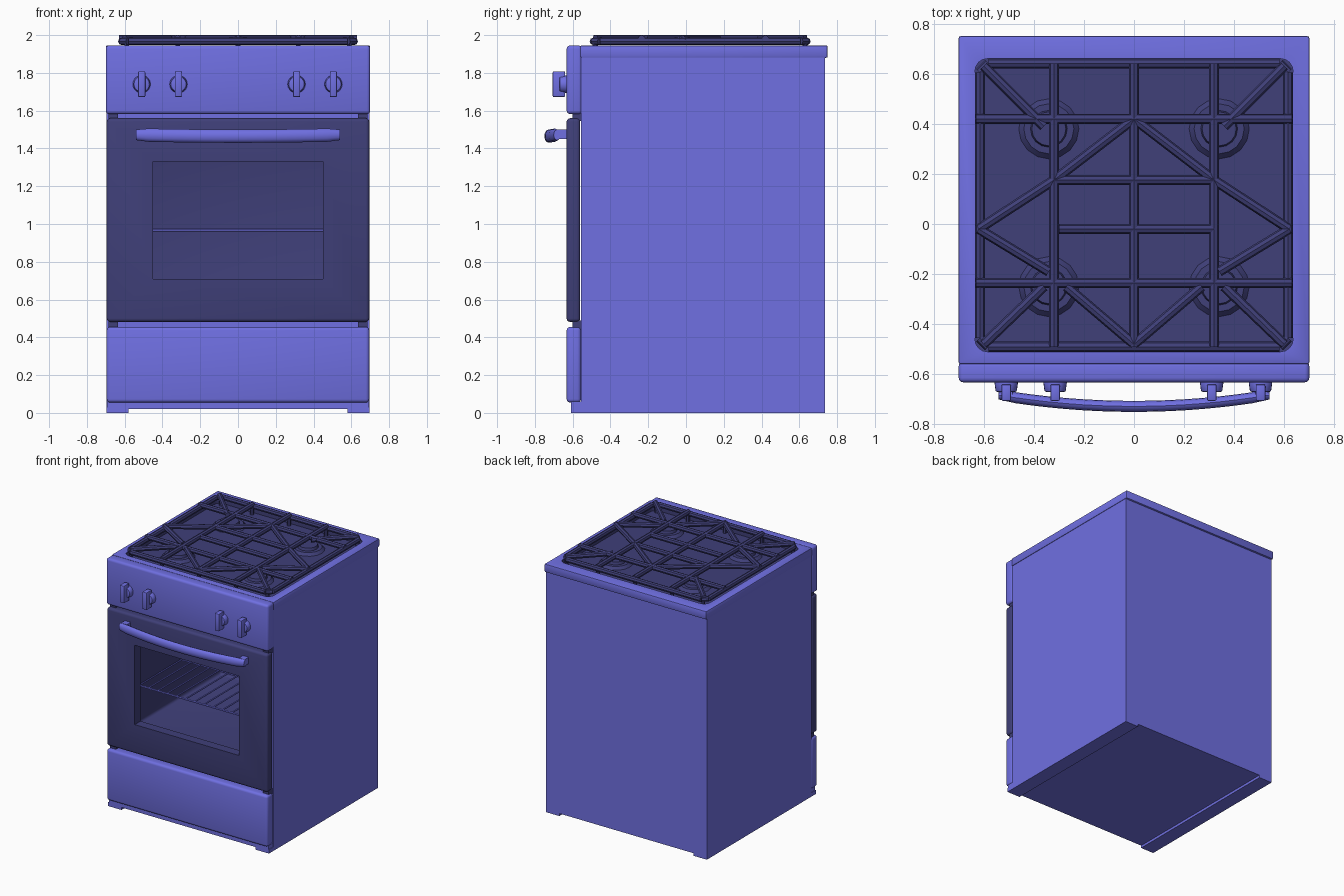
import bpy, bmesh, math
from mathutils import Vector, Matrix

if "Cube" in bpy.data.objects:
    bpy.data.objects.remove(bpy.data.objects["Cube"])


def material(name, col):
    m = bpy.data.materials.new(name)
    m.diffuse_color = (*col, 1)
    m.use_nodes = True
    m.node_tree.nodes["Principled BSDF"].inputs["Base Color"].default_value = m.diffuse_color
    return m


BLUE = material("blue enamel", (0.16, 0.16, 0.76))
DARK = material("dark blue enamel", (0.05, 0.05, 0.19))


def finish(bm, name, bevel=0.0, segs=3, mat=BLUE, angle=35):
    """Turn a bmesh into a named, smooth-by-angle object."""
    bmesh.ops.recalc_face_normals(bm, faces=bm.faces)
    me = bpy.data.meshes.new(name)
    bm.to_mesh(me)
    bm.free()
    ob = bpy.data.objects.new(name, me)
    bpy.context.collection.objects.link(ob)
    me.materials.append(mat)
    bpy.ops.object.select_all(action='DESELECT')
    ob.select_set(True)
    bpy.context.view_layer.objects.active = ob
    if bevel:
        m = ob.modifiers.new("bevel", 'BEVEL')
        m.width, m.segments, m.limit_method = bevel, segs, 'ANGLE'
        bpy.ops.object.modifier_apply(modifier=m.name)
    bpy.ops.object.shade_smooth_by_angle(angle=math.radians(angle))
    return ob


def add_box(bm, lo, hi):
    lo, hi = Vector(lo), Vector(hi)
    mx = Matrix.Translation((lo + hi) / 2) @ Matrix.Diagonal((*(hi - lo), 1))
    bmesh.ops.create_cube(bm, size=1, matrix=mx)


def box(name, lo, hi, bevel=0.0, segs=3, mat=BLUE):
    bm = bmesh.new()
    add_box(bm, lo, hi)
    return finish(bm, name, bevel, segs, mat)


def add_bar(bm, a, b, r, sides=8, r2=None):
    a, b = Vector(a), Vector(b)
    d = b - a
    rot = d.to_track_quat('Z', 'Y').to_matrix().to_4x4()
    bmesh.ops.create_cone(bm, cap_ends=True, segments=sides, radius1=r,
                          radius2=r if r2 is None else r2, depth=d.length,
                          matrix=Matrix.Translation((a + b) / 2) @ rot)


def cut(ob, cutter):
    """Subtract cutter from ob and delete the cutter."""
    cutter.hide_render = True
    m = ob.modifiers.new("cut", 'BOOLEAN')
    m.operation, m.object, m.solver = 'DIFFERENCE', cutter, 'EXACT'
    bpy.context.view_layer.objects.active = ob
    bpy.ops.object.modifier_apply(modifier=m.name)
    bpy.data.objects.remove(cutter)
    ob.select_set(True)
    bpy.ops.object.shade_smooth_by_angle(angle=math.radians(35))


def darken_inside(ob, lo, hi):
    """Give the dark colour to faces whose centre is inside the given box."""
    me = ob.data
    me.materials.clear()
    me.materials.append(BLUE)
    me.materials.append(DARK)
    for p in me.polygons:
        p.material_index = int(all(l < c < h for l, c, h in zip(lo, p.center, hi)))


# cabinet with hollow, dark oven cavity
body = box("body", (-.695, -.555, .02), (.695, .735, 1.90))
cut(body, box("cavity_cutter", (-.50, -.70, .66), (.50, .50, 1.38), .02))
darken_inside(body, (-.51, -.55, .65), (.51, .51, 1.39))

# side runners and front kick strip
bm = bmesh.new()
for s in (-1, 1):
    add_box(bm, (min(s*.58, s*.695), -.61, 0), (max(s*.58, s*.695), .735, .03))
add_box(bm, (-.69, -.61, .02), (.69, -.55, .06))
finish(bm, "plinth")

# worktop with a shallow rounded dark tray
top = box("worktop", (-.70, -.56, 1.88), (.70, .75, 1.945), .008, 2)
bm = bmesh.new()
add_box(bm, (-.635, -.51, 1.905), (.635, .66, 2.05))
upright = [e for e in bm.edges if abs(e.verts[0].co.z - e.verts[1].co.z) > .05]
bmesh.ops.bevel(bm, geom=upright, offset=.05, segments=4, profile=.5, affect='EDGES')
cut(top, finish(bm, "tray_cutter"))
darken_inside(top, (-.64, -.515, 1.89), (.64, .665, 1.942))

# front panels
box("control_panel", (-.70, -.632, 1.582), (.70, -.55, 1.945), .018)
box("drawer_front", (-.695, -.632, .055), (.695, -.556, .455), .018)
door = box("oven_door", (-.695, -.632, .482), (.695, -.56, 1.56), .018, 3, DARK)
cut(door, box("window_cutter", (-.45, -.8, .71), (.45, -.5, 1.33), mat=DARK))

# hinge and latch spacers in the panel gaps
bm = bmesh.new()
for z in (.44, 1.545):
    for s in (-1, 1):
        add_box(bm, (s*.66 - .025, -.60, z), (s*.66 + .025, -.55, z + .05))
finish(bm, "gap_spacers", mat=DARK)

# bowed door handle, oval section, with end posts
bm = bmesh.new()
rings = []
for i in range(17):
    x = -.54 + 1.08 * i / 16
    t = 1 - (x / .54) ** 2
    k = .8 if i in (0, 16) else 1
    rings.append([bm.verts.new((x, -.683 - .045*t + .022*k*math.cos(a),
                                1.472 - .007*t + .035*k*math.sin(a)))
                  for a in [math.tau*j/12 for j in range(12)]])
for p, q in zip(rings, rings[1:]):
    for j in range(12):
        bm.faces.new((p[j], p[(j+1) % 12], q[(j+1) % 12], q[j]))
bm.faces.new(rings[0])
bm.faces.new(rings[-1][::-1])
for s in (-1, 1):
    add_box(bm, (s*.51 - .025, -.68, 1.45), (s*.51 + .025, -.625, 1.50))
finish(bm, "door_handle")

# knobs: round base plus upright grip
for i, x in enumerate((-.51, -.315, .31, .505)):
    bm = bmesh.new()
    add_bar(bm, (x, -.625, 1.74), (x, -.67, 1.74), .048, 20, .042)
    add_box(bm, (x - .019, -.706, 1.672), (x + .019, -.64, 1.808))
    finish(bm, f"knob_{i + 1}", .006, 2)

# oven rack
bm = bmesh.new()
for y in (-.53, 0, .47):
    add_bar(bm, (-.495, y, .968), (.495, y, .968), .008, 6)
for i in range(13):
    x = -.48 + .08 * i
    add_bar(bm, (x, -.53, .972), (x, .47, .972), .006, 6)
finish(bm, "oven_rack")

# burners
for i, (x, y) in enumerate([(-.34, .38), (.34, .38), (-.34, -.25), (.34, -.25)]):
    bm = bmesh.new()
    add_bar(bm, (x, y, 1.90), (x, y, 1.925), .125, 16, .10)
    add_bar(bm, (x, y, 1.92), (x, y, 1.945), .075, 16, .068)
    finish(bm, f"burner_{i + 1}", mat=DARK)

# grate outer frame with clipped corners
Z = 1.974
bm = bmesh.new()
x0, y0, y1, c = .615, -.49, .64, .035
loop = [(x0-c, y0), (x0, y0+c), (x0, y1-c), (x0-c, y1),
        (c-x0, y1), (-x0, y1-c), (-x0, y0+c), (c-x0, y0)]
for a, b in zip(loop, loop[1:] + loop[:1]):
    add_bar(bm, (*a, 1.967), (*b, 1.967), .02, 8)
# short feet down to the tray
for x in (-.59, -.32, 0, .32, .59):
    for y in (y0 + .01, y1 - .01):
        add_bar(bm, (x, y, 1.90), (x, y, 1.965), .014, 6)
finish(bm, "grate_frame", mat=DARK)

# grate cross bars; the left half mirrors the right
bm = bmesh.new()
straight = [((-.63, .42), (.63, .42)), ((-.32, .175), (.32, .175)),
            ((-.30, -.02), (.32, -.02)), ((-.63, -.235), (.63, -.235)),
            ((0, -.49), (0, .64))]
half = [((.32, -.49), (.32, .64)), ((.60, .63), (.36, .39)),
        ((0, .42), (.32, .175)), ((.32, .175), (.62, -.02)),
        ((.60, -.48), (.36, -.25)), ((0, -.48), (.27, -.25)),
        ((.62, -.02), (.34, -.19))]
bars = straight + half + [((-a[0], a[1]), (-b[0], b[1])) for a, b in half]
for a, b in bars:
    add_bar(bm, (*a, Z + .006), (*b, Z + .006), .02, 8)
finish(bm, "grate_bars", mat=DARK)
